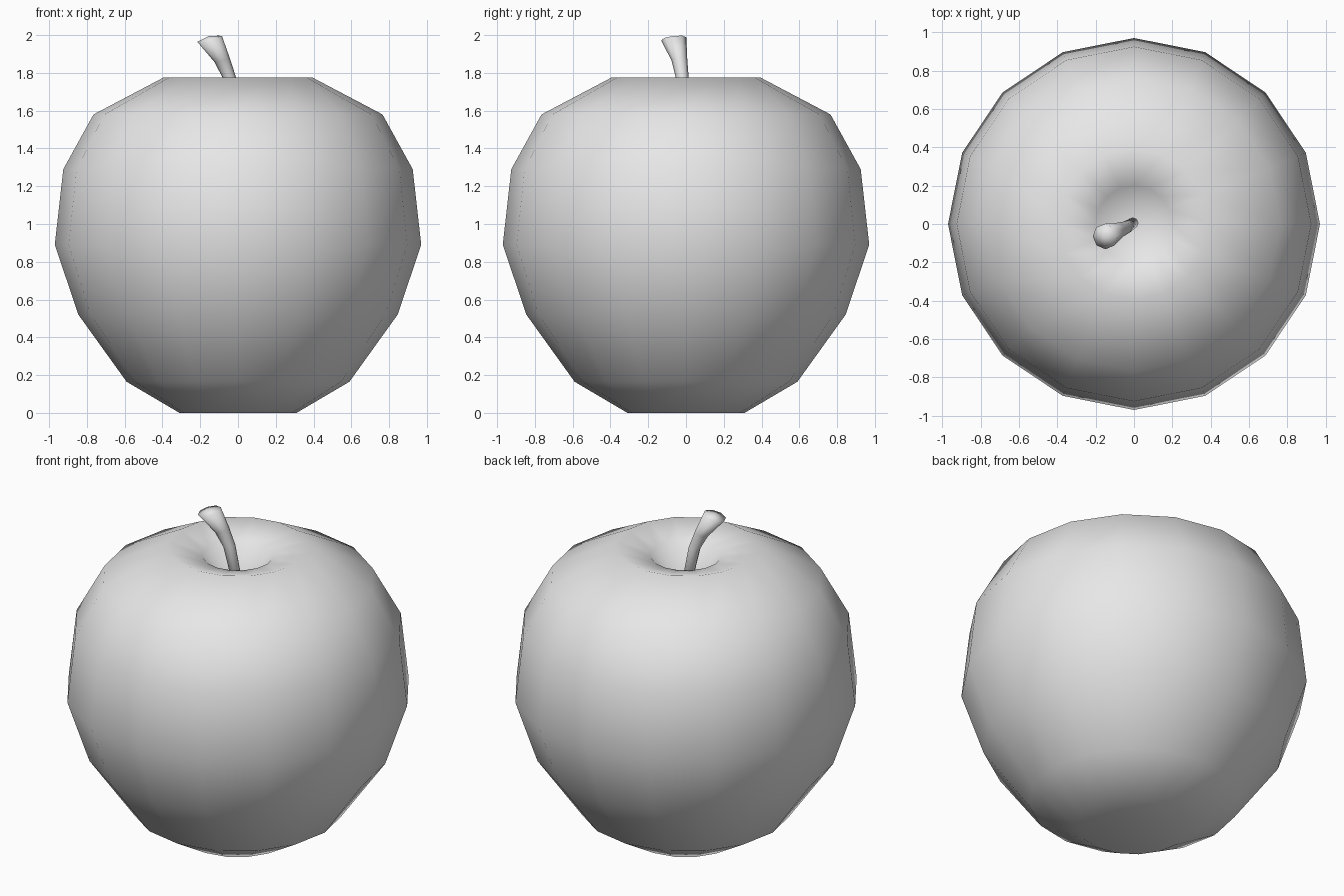
import bpy, bmesh
from math import cos, sin, tau
from mathutils import Vector

cube = bpy.data.objects.get("Cube")
if cube:
    bpy.data.objects.remove(cube, do_unlink=True)

grey = bpy.data.materials.new("light_grey")
grey.use_nodes = True
colour = (0.8, 0.8, 0.8, 1)
grey.diffuse_color = colour
grey.node_tree.nodes["Principled BSDF"].inputs["Base Color"].default_value = colour


def loft(name, rings, sides, start, end):
    """Smooth skin through (centre, radius, normal) rings, closed by a fan at each end."""
    bm = bmesh.new()
    loops = []
    for centre, radius, normal in rings:
        turn = Vector((0, 0, 1)).rotation_difference(Vector(normal))
        loops.append([bm.verts.new(Vector(centre) + turn @ Vector(
            (radius * cos(tau * i / sides), radius * sin(tau * i / sides), 0)))
            for i in range(sides)])
    first, last = bm.verts.new(start), bm.verts.new(end)
    for i in range(sides):
        j = (i + 1) % sides
        for low, high in zip(loops, loops[1:]):
            bm.faces.new((low[i], low[j], high[j], high[i]))
        bm.faces.new((first, loops[0][j], loops[0][i]))
        bm.faces.new((last, loops[-1][i], loops[-1][j]))
    bmesh.ops.recalc_face_normals(bm, faces=bm.faces)
    for face in bm.faces:
        face.smooth = True
    mesh = bpy.data.meshes.new(name)
    bm.to_mesh(mesh)
    bm.free()
    mesh.materials.append(grey)
    obj = bpy.data.objects.new(name, mesh)
    bpy.context.collection.objects.link(obj)
    return obj


# Fruit body: (radius, height) profile ending inside the top hollow
profile = [(0.31, 0), (0.59, 0.165), (0.845, 0.52), (0.97, 0.89),
           (0.925, 1.29), (0.765, 1.58), (0.395, 1.775), (0.2, 1.72)]
up = (0, 0, 1)
loft("fruit_body", [((0, 0, z), r, up) for r, z in profile], 16,
     (0, 0, 0.04), (0, 0, 1.52))

# Stem: leaning and flaring towards its tip
stem = [((0, 0.01, 1.5), 0.028, up),
        ((-0.045, -0.02, 1.775), 0.034, (-0.15, -0.06, 1)),
        ((-0.085, -0.035, 1.87), 0.042, (-0.3, -0.12, 1)),
        ((-0.15, -0.065, 1.98), 0.067, (-0.25, -0.12, 1))]
loft("stem", stem, 8, (0, 0.01, 1.49), (-0.153, -0.067, 1.995))
